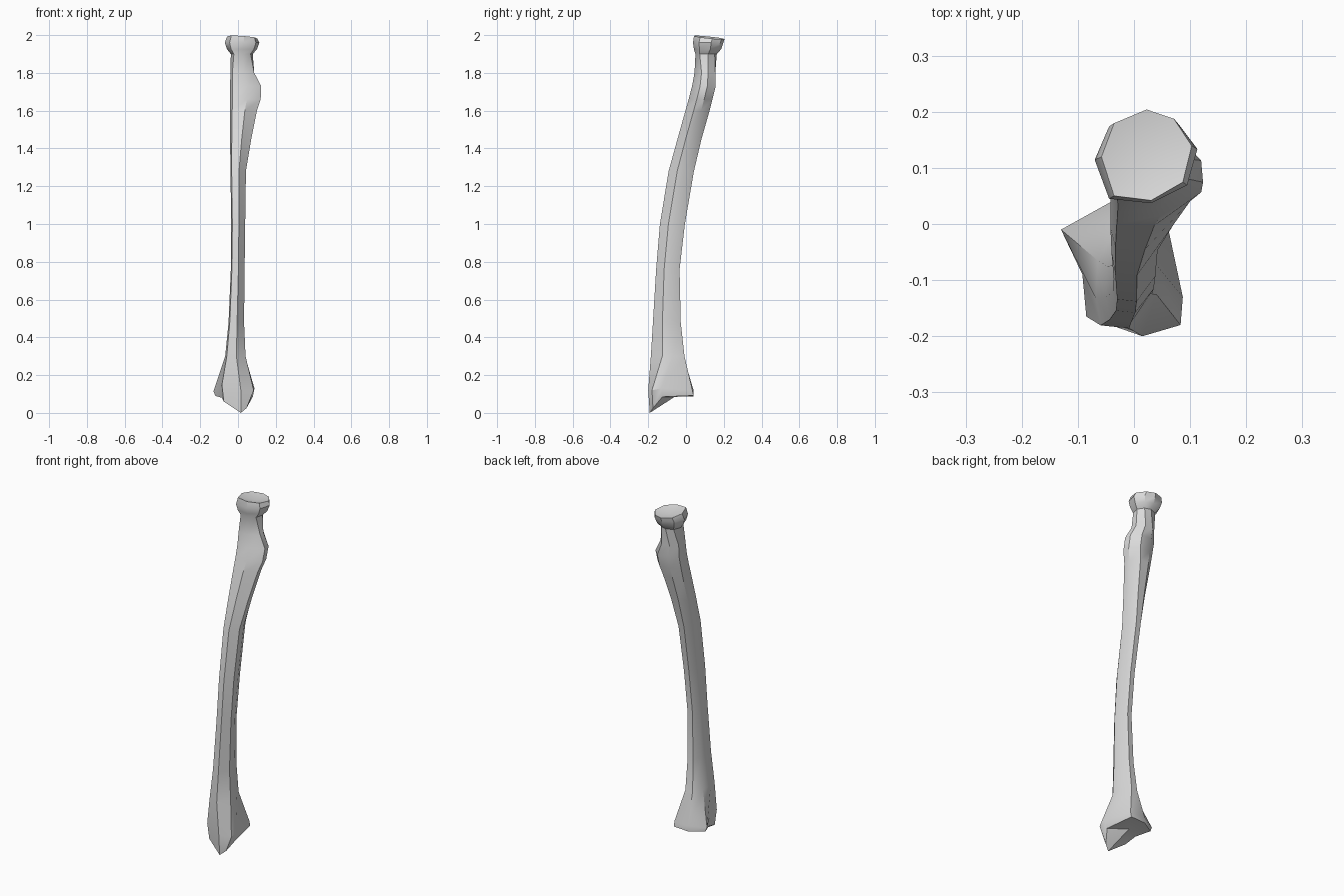
import bpy, bmesh

if "Cube" in bpy.data.objects:
    bpy.data.objects.remove(bpy.data.objects["Cube"])

bone = bpy.data.materials.new("bone grey")
bone.diffuse_color = (0.7, 0.7, 0.7, 1)
bone.use_nodes = True
bone.node_tree.nodes["Principled BSDF"].inputs["Base Color"].default_value = bone.diffuse_color

# Unit cross-sections, counter-clockwise from the front left corner
SHAFT = [(.08, .03), (.55, 0), (1, .34), (.98, .65), (.72, 1), (.32, .97), (.03, .68), (0, .3)]
HEAD = [(.14, .05), (.55, 0), (.9, .2), (1, .6), (.8, .9), (.5, 1), (.14, .85), (0, .48)]

# Shaft stations: z, x min, x max, y min, y max
SHAFT_RINGS = [
    (.30, -.068, .040, -.186, -.008),
    (.48, -.050, .032, -.175, -.028),
    (.76, -.038, .035, -.158, -.034),
    (1.0, -.036, .038, -.138, -.006),
    (1.28, -.040, .042, -.092, .042),
    (1.45, -.042, .070, -.045, .082),
    (1.60, -.042, .100, -.003, .125),
    (1.66, -.042, .120, .014, .140),
    (1.73, -.042, .123, .032, .157),
    (1.80, -.040, .086, .045, .155),
]
# Rounded neck and flared head
HEAD_RINGS = [
    (1.90, -.038, .078, .050, .163),
    (1.925, -.058, .100, .042, .186),
    (1.96, -.070, .113, .037, .198),
    (1.99, -.058, .103, .042, .204),
]
# Flared wrist end and its lower rim
FLARE = [(-.085, -.165, .15), (.015, -.2, .12), (.083, -.18, .12), (.087, -.13, .13),
         (.052, .034, .12), (-.04, .04, .12), (-.13, -.01, .115), (-.092, -.09, .14)]
RIM = [(-.075, -.16, .06), (.015, -.192, .0), (.045, -.175, .025), (.078, -.125, .085),
       (.05, .04, .092), (-.04, .04, .088), (-.12, -.01, .09), (-.085, -.09, .08)]


def station(ring, profile):
    z, x0, x1, y0, y1 = ring
    return [(x0 + u * (x1 - x0), y0 + v * (y1 - y0), z) for u, v in profile]


def loft(name, rings, bottom, top, material):
    """Skin the rings and close each end with a fan around a point."""
    bm = bmesh.new()
    loops = [[bm.verts.new(p) for p in ring] for ring in rings]
    n = len(loops[0])
    for a, b in zip(loops, loops[1:]):
        for i in range(n):
            j = (i + 1) % n
            bm.faces.new((a[i], a[j], b[j], b[i]))
    for loop, centre in ((loops[0], bottom), (loops[-1], top)):
        c = bm.verts.new(centre)
        for i in range(n):
            bm.faces.new((loop[i], loop[(i + 1) % n], c))
    bmesh.ops.recalc_face_normals(bm, faces=bm.faces)
    mesh = bpy.data.meshes.new(name)
    bm.to_mesh(mesh)
    bm.free()
    mesh.materials.append(material)
    ob = bpy.data.objects.new(name, mesh)
    bpy.context.collection.objects.link(ob)
    return ob


rings = [RIM, FLARE]
rings += [station(r, SHAFT) for r in SHAFT_RINGS]
rings += [station(r, HEAD) for r in HEAD_RINGS]
# Tilt the head's top rim
rings[-1] = [(x, y, 2.0 - .1 * (y - .042) - .06 * (x + .05)) for x, y, z in rings[-1]]

forearm = loft("forearm_bone", rings, (-.015, -.06, .085), (.02, .12, 1.972), bone)
bpy.context.view_layer.objects.active = forearm
forearm.select_set(True)
bpy.ops.object.shade_smooth_by_angle(angle=0.6)
